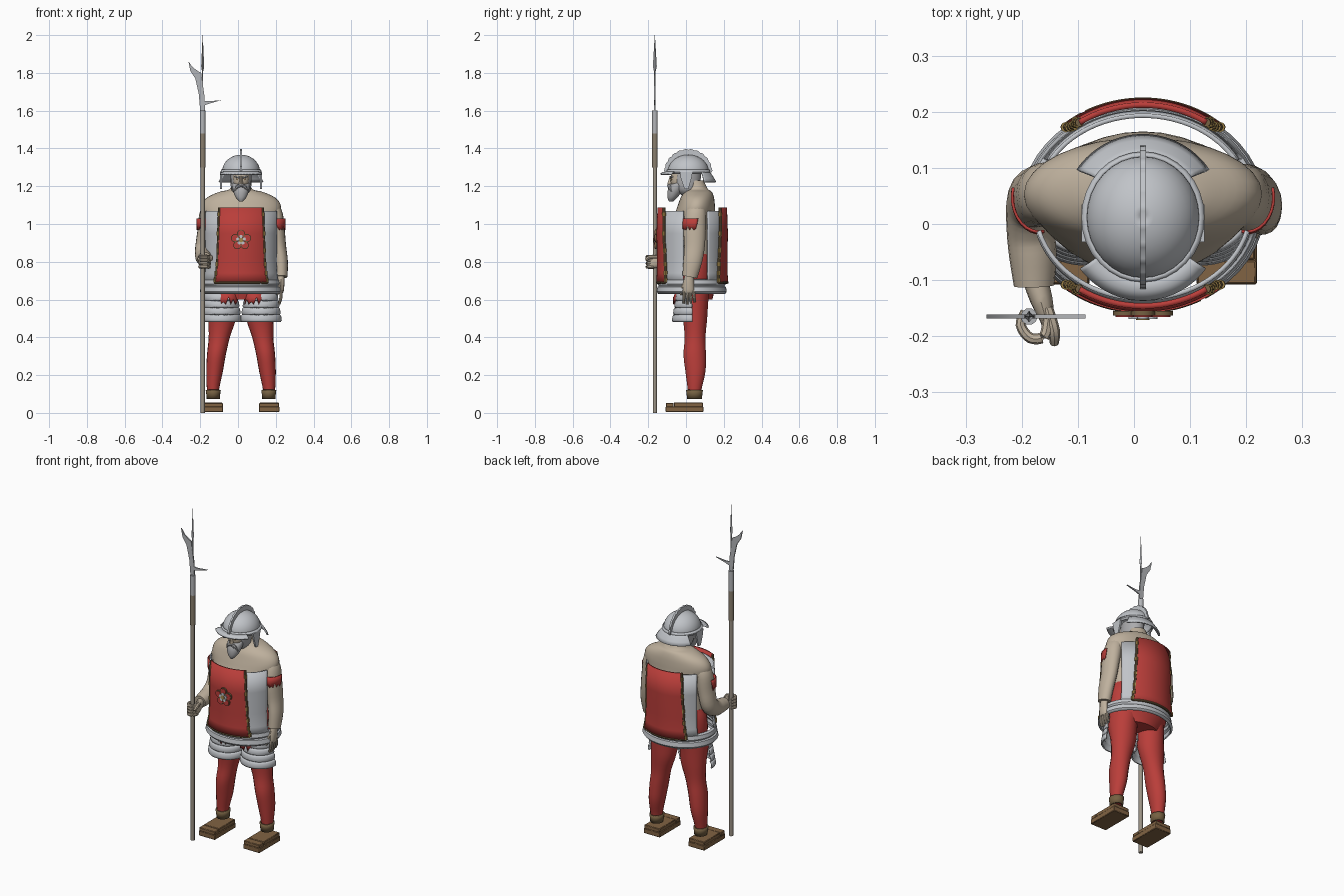
import bpy, bmesh
from math import sin, cos, pi, radians
from mathutils import Vector

cube = bpy.data.objects.get("Cube")
if cube:
    bpy.data.objects.remove(cube)


def material(name, *rgb):
    m = bpy.data.materials.new(name)
    m.use_nodes = True
    m.diffuse_color = (*rgb, 1)
    m.node_tree.nodes["Principled BSDF"].inputs["Base Color"].default_value = (*rgb, 1)
    return m


STEEL = material("pale steel", .53, .55, .58)
BLADE = material("blade steel", .45, .46, .48)
SKIN = material("skin", .52, .44, .34)
RED = material("red cloth", .49, .048, .042)
GOLD = material("old gold", .38, .25, .07)
LEATHER = material("leather", .18, .12, .055)
SHOE = material("shoe brown", .22, .125, .056)
WOOD = material("pole wood", .33, .29, .235)
GRIP = material("grip wood", .25, .21, .155)
HAIR = material("grey hair", .41, .41, .42)
MID = .016   # the figure's own centre line


def build(name, verts, faces, mat, thick=0):
    me = bpy.data.meshes.new(name)
    me.from_pydata(verts, [], faces)
    bm = bmesh.new()
    bm.from_mesh(me)
    bmesh.ops.recalc_face_normals(bm, faces=bm.faces)
    bm.to_mesh(me)
    bm.free()
    me.materials.append(mat)
    me.shade_smooth()
    me.set_sharp_from_angle(angle=radians(40))
    ob = bpy.data.objects.new(name, me)
    bpy.context.collection.objects.link(ob)
    if thick:
        mod = ob.modifiers.new("thickness", "SOLIDIFY")
        mod.thickness, mod.offset = thick, 0
    return ob


def skin_rings(name, rings, mat, closed=True, caps=True, thick=0):
    n = len(rings[0])
    faces = [(i * n + j, i * n + (j + 1) % n, (i + 1) * n + (j + 1) % n, (i + 1) * n + j)
             for i in range(len(rings) - 1) for j in range(n if closed else n - 1)]
    if caps:
        faces += [tuple(range(n)), tuple(range((len(rings) - 1) * n, len(rings) * n))]
    return build(name, [v for r in rings for v in r], faces, mat, thick)


def spline(pts, steps=4):
    out = []
    for i in range(len(pts) - 1):
        quad = [pts[max(0, min(len(pts) - 1, i + k))] for k in (-1, 0, 1, 2)]
        for s in range(steps):
            t = s / steps
            out.append([b + .5 * t * (c - a + t * (2*a - 5*b + 4*c - d + t * (3*(b - c) + d - a)))
                        for a, b, c, d in zip(*quad)])
    return out + [list(pts[-1])]


def limb(name, pts, mat, n=18, flat=False):
    """Smooth tube through (x, y, z, radius, radius); flat keeps its rings level."""
    pts = spline([p if len(p) == 5 else (*p, p[3]) for p in pts])
    rings = []
    for i, p in enumerate(pts):
        t = Vector(pts[min(i + 1, len(pts) - 1)][:3]) - Vector(pts[max(i - 1, 0)][:3])
        t = Vector((0, 0, 1)) if flat else t.normalized()
        ref = Vector((1, 0, 0)) if abs(t.x) < .9 else Vector((0, 1, 0))
        u = (ref - t * ref.dot(t)).normalized()
        v = t.cross(u)
        rings.append([Vector(p[:3]) + u * p[3] * cos(a) + v * p[4] * sin(a)
                      for a in (2 * pi * k / n for k in range(n))])
    return skin_rings(name, rings, mat)


def shell(name, cx, cy, rows, mat, mid=-90, half=180, half_end=None, thick=.008, n=32, torn=0):
    """Curved plate: rows of (z, rx, ry) spanning angles around mid; torn zigzags its hem."""
    end = half if half_end is None else half_end
    full = half == 180
    rings = []
    for i, (z, rx, ry) in enumerate(rows):
        h = half + (end - half) * i / (len(rows) - 1)
        angles = [radians(mid - h + 2 * h * k / n) for k in range(n if full else n + 1)]
        rings.append([(cx + rx * cos(a), cy + ry * sin(a), z) for a in angles])
    if torn:
        rings[-1] = [(x, y, z + torn * (k % 2) * (1 + k % 3) / 3) for k, (x, y, z) in enumerate(rings[-1])]
    skin_rings(name, rings, mat, full, False, thick)
    return rings


def plate(name, pts, place, mat, thick):
    """Flat outline given depth; place maps (a, b, depth) to a point."""
    rings = [[place(a, b, d) for a, b in pts] for d in (-thick / 2, thick / 2)]
    return skin_rings(name, rings, mat)


def box(name, x, y, z, mat, bevel=.003):
    ob = plate(name, [(x[0], y[0]), (x[1], y[0]), (x[1], y[1]), (x[0], y[1])],
               lambda a, b, d: (a, b, (z[0] + z[1]) / 2 + d), mat, z[1] - z[0])
    mod = ob.modifiers.new("bevel", "BEVEL")
    mod.width, mod.segments = bevel, 1


# Legs, cuffs, shoes, thigh armour and torn cloth
for s, side in ((1, "left"), (-1, "right")):
    X = lambda d: MID + s * d
    limb(side + "_leg", [(X(.147), .045, .085, .029, .033), (X(.148), .046, .13, .033, .038),
                         (X(.14), .05, .22, .044, .054), (X(.13), .046, .31, .05, .06),
                         (X(.115), .048, .4, .056, .056), (X(.1), .047, .5, .073, .066),
                         (X(.095), .035, .61, .08, .086), (X(.08), .045, .7, .085, .09)], RED, flat=True)
    shell(side + "_cuff", X(.147), .045, [(.075, .031, .035), (.1, .033, .038), (.122, .036, .041)], LEATHER)
    x = sorted((X(.095), X(.203)))
    box(side + "_sole", x, (-.108, .092), (.004, .034), SHOE)
    box(side + "_shoe_upper", (x[0] + .003, x[1] - .003), (-.064, .09), (.032, .055), SHOE)
    box(side + "_shoe_toe", (x[0] + .001, x[1] - .001), (-.107, -.065), (.032, .053), SHOE)
    rows = []
    for k in range(4):
        z, r = .63 - k * .037, .079 + k * .006
        rows += [(z, r, r - .006), (z - .007, r + .006, r), (z - .028, r + .009, r + .003), (z - .036, r + .004, r)]
    shell(side + "_thigh_armour", X(.106), .03, rows, STEEL, half=92)
    shell(side + "_torn_cloth", X(.074), .03, [(.645, .07, .085), (.61, .07, .094), (.575, .07, .098)],
          RED, half=56, half_end=50, n=9, torn=.04, thick=.004)

# Torso, tunic and neck
limb("tunic_hips", [(MID, .05, .6, .12, .09), (MID, .05, .68, .178, .105), (MID, .055, .78, .182, .1),
                    (MID, .055, .84, .165, .095)], RED, 32, True)
limb("torso", [(MID, .05, .8, .165, .1), (MID, .037, .95, .175, .128), (MID, .048, 1.05, .207, .108),
               (MID, .055, 1.1, .21, .098), (MID, .06, 1.14, .18, .088), (MID, .065, 1.17, .115, .072),
               (MID, .06, 1.185, .06, .056), (MID, .045, 1.23, .045, .048)], SKIN, 32, True)

# Cuirass with red panels and gilt trim
CY = .03
grey = [(1.07, .192, .163), (.95, .194, .168), (.82, .192, .165), (.74, .195, .166), (.69, .203, .17)]
shell("breastplate", MID, CY, grey, STEEL, -90, 75)
shell("backplate", MID, CY, grey, STEEL, 90, 60)
for name, mid in (("front", -90), ("back", 90)):
    panel = [(z + (.018 if i == 0 else 0), rx + .01, ry + .013 + (.006 if mid > 0 else 0))
             for i, (z, rx, ry) in enumerate(grey)]
    rings = shell(name + "_panel", MID, CY, panel, RED, mid, 34, 41, .01)
    for edge in (0, -1):
        limb(name + "_panel_trim", [(*r[edge], .0078) for r in rings], LEATHER, 8)
        points = spline([r[edge] for r in rings], 3)
        for p in points[1::2]:
            limb(name + "_clasp", [(p[0], p[1], p[2] + d, .0095) for d in (-.01, .01)], GOLD, 8)
    limb(name + "_hem_trim", [(*p, .0065) for p in rings[-1][::4]], LEATHER, 8)
shell("waist_bands", MID, CY, [(.705, .19, .162), (.7, .203, .172), (.682, .207, .176), (.67, .2, .17),
                               (.665, .21, .178), (.643, .214, .182), (.632, .205, .174)], STEEL, n=48)


# Rosette on the breast
def disc(name, x, z, r, y, mat):
    plate(name, [(x + r * cos(k * pi / 8), z + r * sin(k * pi / 8)) for k in range(16)],
          lambda a, b, d: (a, y + d, b), mat, .008)


for k in range(5):
    c, s = cos(pi / 2 + k * 2 * pi / 5), sin(pi / 2 + k * 2 * pi / 5)
    disc("petal_rim", MID + .034 * c, .915 + .034 * s, .021, -.159, LEATHER)
    disc("petal", MID + .034 * c, .915 + .034 * s, .017, -.162, RED)
    disc("inner_petal", MID + .017 * c, .915 + .017 * s, .0095, -.165, STEEL)
disc("rosette_centre", MID, .915, .012, -.167, GOLD)

# Arms with torn red sleeve bands
limb("left_arm", [(.145, .06, 1.1, .04, .045), (.186, .053, 1.06, .047, .055), (.203, .046, .98, .043, .06),
                  (.217, .045, .88, .038, .055), (.228, .035, .8, .036, .05), (.229, .02, .72, .033, .04)], SKIN)
limb("right_arm", [(-.113, .06, 1.1, .04, .045), (-.154, .055, 1.06, .047, .055), (-.171, .05, .96, .044, .055),
                   (-.184, .04, .87, .043, .052), (-.184, -.01, .83, .043, .046), (-.18, -.06, .82, .042, .042),
                   (-.178, -.11, .815, .036, .036)], SKIN)
for name, x, mid in (("left", .2, -42), ("right", -.168, 222)):
    shell(name + "_sleeve_band", x, .048, [(1.03, .049, .062), (1, .049, .064), (.967, .048, .064)],
          RED, mid, 58, 46, thick=.005, n=9, torn=.025)

# Open left hand
limb("left_palm", [(.226, .018, .73, .02, .024), (.228, .014, .69, .018, .028), (.228, .013, .65, .015, .03),
                   (.228, .013, .635, .01, .026)], SKIN, 12)
for k in range(4):
    y = -.01 + k * .016
    limb("left_finger", [(.228, y, .65, .008), (.227, y * 1.15, .61, .008), (.218, y * 1.2, .575 + .006 * abs(k - 1), .006)], SKIN, 8)
limb("left_thumb", [(.222, -.004, .69, .009), (.212, -.022, .655, .009), (.208, -.026, .625, .007)], SKIN, 8)

# Right hand gripping the pole
limb("right_palm", [(-.176, -.1, .815, .022), (-.165, -.135, .808, .02, .03), (-.155, -.17, .8, .013, .034),
                    (-.155, -.188, .8, .009, .03)], SKIN, 12)
for k in range(4):
    z = .773 + k * .018
    limb("right_finger", [(-.153, -.17, z, .01), (-.16, -.2, z, .01), (-.185, -.203, z, .0095),
                          (-.202, -.18, z, .009), (-.195, -.155, z, .007)], SKIN, 8)
limb("right_thumb", [(-.155, -.15, .825, .011), (-.143, -.19, .825, .011), (-.142, -.213, .81, .008)], SKIN, 8)

# Head, face and beard
limb("head", [(MID, .01, 1.15, .025, .03), (MID, .005, 1.18, .05, .062), (MID, .003, 1.23, .056, .075),
              (MID, .008, 1.29, .056, .075)], HAIR, flat=True)
limb("face", [(MID, -.045, 1.195, .03, .025), (MID, -.05, 1.225, .04, .032), (MID, -.045, 1.28, .042, .034)], SKIN, flat=True)
limb("beard", [(MID, -.08, 1.118, .008, .01), (MID, -.072, 1.14, .028, .026), (MID, -.058, 1.175, .042, .04),
               (MID, -.045, 1.205, .045, .04), (MID, -.03, 1.225, .04, .03)], HAIR, flat=True)
limb("nose", [(MID, -.086, 1.212, .011, .014), (MID, -.083, 1.225, .009, .012), (MID, -.078, 1.255, .006, .008)], SKIN, 10, True)
for s in (-1, 1):
    limb("moustache", [(MID, -.09, 1.205, .009), (MID + s * .02, -.088, 1.198, .01), (MID + s * .034, -.075, 1.17, .005)], HAIR, 8)
    limb("eyebrow", [(MID + s * .008, -.083, 1.246, .005), (MID + s * .033, -.072, 1.25, .004)], HAIR, 8)
    disc("eye", MID + s * .02, 1.236, .005, -.079, LEATHER)

# Helmet: bowl, band, level peak, neck guard, tapered cheek plates and comb
HY = .012
shell("helmet_bowl", MID, HY, [(1.275 + .09 * sin(a), .099 * cos(a), .107 * cos(a))
                               for a in (radians(9.9 * k) for k in range(10))], STEEL, thick=.004)
shell("helmet_band", MID, HY, [(1.265, .102, .11), (1.275, .106, .113), (1.286, .101, .109)], STEEL)
shell("helmet_peak", MID, HY, [(1.276, .104, .108), (1.272, .125, .13), (1.264, .141, .147)], STEEL, -90, 50, 52)
shell("helmet_neck_guard", MID, HY, [(1.278, .102, .105), (1.262, .118, .12), (1.24, .133, .134),
                                     (1.222, .141, .145)], STEEL, 90, 50, 55)
for s in (-1, 1):
    plate("cheek_plate", [(-.032, 1.276), (.035, 1.276), (.03, 1.245), (.012, 1.185), (-.008, 1.185), (-.028, 1.245)],
          lambda a, b, d: (MID + s * .105 + d, a, b), STEEL, .01)
arc = [(pi * k / 36, 1 if k % 3 else .965) for k in range(37)]
comb = [(HY + .128 * f * cos(a), 1.272 + .125 * f * sin(a)) for a, f in arc]
comb += [(HY + .1 * cos(a), 1.272 + .085 * sin(a)) for a, f in reversed(arc)]
plate("helmet_comb", comb, lambda a, b, d: (MID + d, a, b), STEEL, .011)

# Halberd
PX, PY = -.187, -.165
for name, z0, z1, r, mat in (("pole", 0, 1.5, .0115, WOOD), ("pole_grip", 1.3, 1.48, .015, GRIP),
                             ("pole_socket", 1.48, 1.6, .015, BLADE), ("spike_stem", 1.6, 1.83, .003, BLADE)):
    limb(name, [(PX, PY, z0, r), (PX, PY, z1, r)], mat, 10)
upright = lambda a, b, d: (a, PY + d, b)
plate("halberd_blade", [(-.174, 1.6), (-.178, 1.68), (-.188, 1.75), (-.195, 1.8), (-.213, 1.81), (-.24, 1.83),
                        (-.263, 1.862), (-.252, 1.81), (-.226, 1.77), (-.208, 1.69), (-.2, 1.6)], upright, BLADE, .007)
plate("halberd_beak", [(-.178, 1.628), (-.15, 1.638), (-.086, 1.656), (-.15, 1.65), (-.18, 1.652)], upright, BLADE, .007)
skin_rings("halberd_spike", [[(PX + r * cos(k * pi / 2), PY + 1.3 * r * sin(k * pi / 2), z) for k in range(4)]
                             for z, r in ((1.81, .004), (1.835, .008), (2, .0005))], BLADE)
